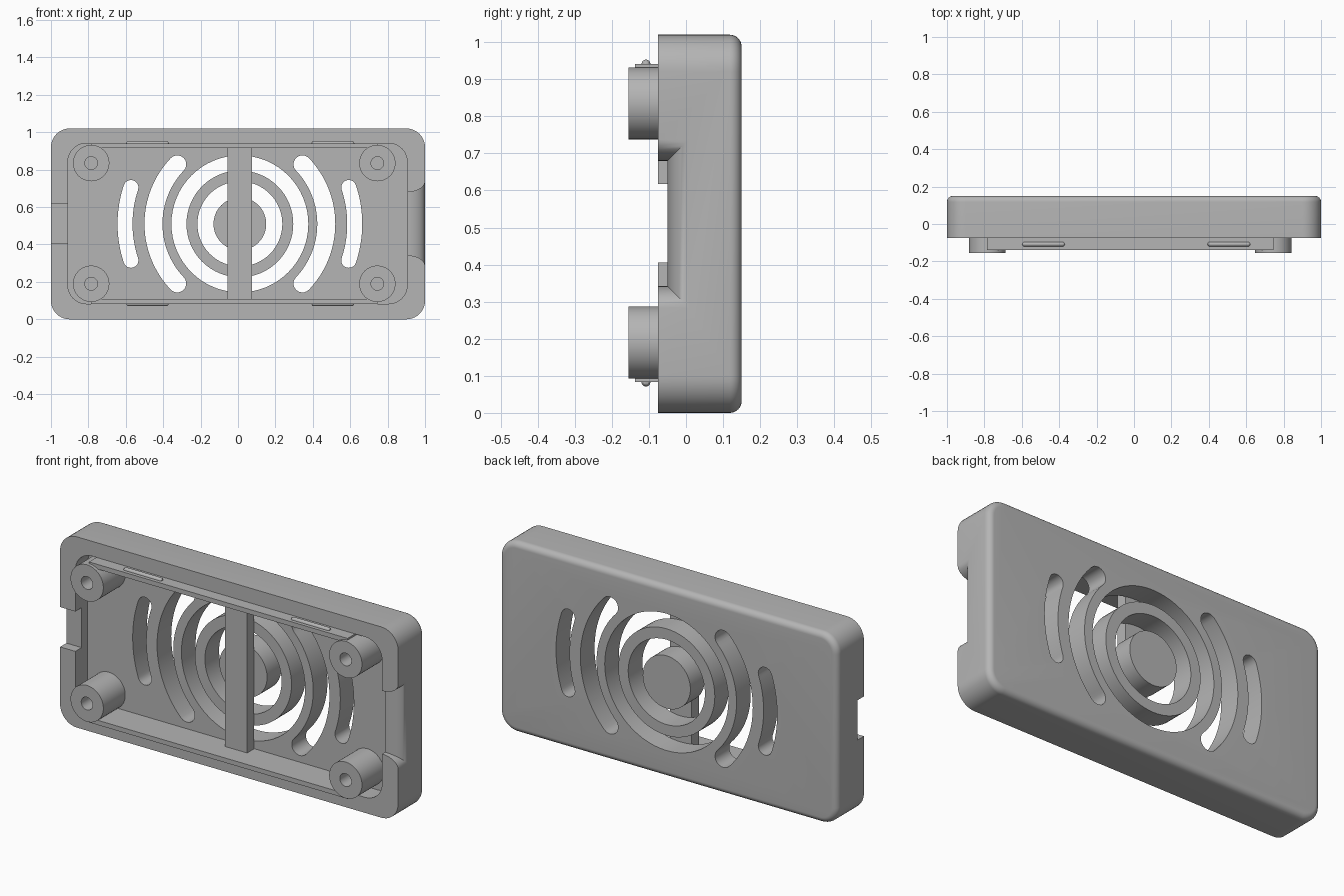
import bpy, bmesh, math
from math import sin, cos, pi, radians

if "Cube" in bpy.data.objects:
    bpy.data.objects.remove(bpy.data.objects["Cube"])

grey = bpy.data.materials.new("plain grey")
grey.use_nodes = True
COLOUR = (0.46, 0.46, 0.46, 1)
grey.diffuse_color = COLOUR
grey.node_tree.nodes["Principled BSDF"].inputs["Base Color"].default_value = COLOUR

FLOOR, BACK, RIM = 0.03, 0.15, -0.075   # depths of cavity floor, back face, front rim
CX, CZ = 0.01, 0.51                     # centre of the grille


def loft(name, rings, closed=False):
    """Skin a list of equal-length point rings; cap the ends or join them up."""
    bm = bmesh.new()
    loops = [[bm.verts.new(p) for p in ring] for ring in rings]
    pairs = list(zip(loops, loops[1:]))
    if closed:
        pairs.append((loops[-1], loops[0]))
    else:
        bm.faces.new(loops[0])
        bm.faces.new(loops[-1])
    for a, b in pairs:
        for i in range(len(a)):
            j = (i + 1) % len(a)
            bm.faces.new((a[i], a[j], b[j], b[i]))
    bmesh.ops.recalc_face_normals(bm, faces=bm.faces[:])
    mesh = bpy.data.meshes.new(name)
    bm.to_mesh(mesh)
    bm.free()
    mesh.materials.append(grey)
    ob = bpy.data.objects.new(name, mesh)
    bpy.context.collection.objects.link(ob)
    return ob


def rounded(x0, x1, z0, z1, r, y, n=10):
    corners = [(x1 - r, z1 - r), (x0 + r, z1 - r), (x0 + r, z0 + r), (x1 - r, z0 + r)]
    return [(cx + r * cos(a), y, cz + r * sin(a))
            for k, (cx, cz) in enumerate(corners)
            for a in [(k + i / n) * pi / 2 for i in range(n + 1)]]


def rect(x0, x1, z0, z1, y):
    return [(x0, y, z0), (x1, y, z0), (x1, y, z1), (x0, y, z1)]


def box(name, x0, x1, y0, y1, z0, z1):
    return loft(name, [rect(x0, x1, z0, z1, y) for y in (y0, y1)])


def circle(x, z, r, y, n=64):
    return [(x + r * cos(2 * pi * i / n), y, z + r * sin(2 * pi * i / n)) for i in range(n)]


def disc(name, x, z, r, y0, y1):
    return loft(name, [circle(x, z, r, y) for y in (y0, y1)])


def tube(name, x, z, ro, ri, y0, y1):
    return loft(name, [circle(x, z, r, y) for r, y in
                       ((ro, y0), (ro, y1), (ri, y1), (ri, y0))], closed=True)


def arc_slot(name, r, half, spread, side):
    """Curved slot with round ends, cut right through the back plate."""
    def polar(radius, a):
        return CX + side * radius * cos(a), CZ + radius * sin(a)
    steps = [spread * (i / 16 - 1) for i in range(33)]
    pts = [polar(r + half, a) for a in steps]
    for end, walk in ((1, [polar(r - half, a) for a in reversed(steps)]), (-1, [])):
        ex, ez = polar(r, end * spread)
        for i in range(1, 10):
            t = end * spread + (i * pi / 10 if end > 0 else pi + i * pi / 10)
            pts.append((ex + side * half * cos(t), ez + half * sin(t)))
        pts += walk
    return loft(name, [[(x, y, z) for x, z in pts] for y in (FLOOR - 0.04, BACK + 0.05)])


# Shell with a rounded back edge
F = 0.032
outline = [(RIM, 0)] + [(BACK - F + F * sin(t), F * (1 - cos(t)))
                        for t in [i * pi / 16 for i in range(9)]]
shell = loft("shell", [rounded(-1 + s, 1 - s, s, 1.02 - s, 0.1 - s, y) for y, s in outline])

# Cutters: cavity, grille opening, arc slots
cutters = [
    loft("cavity_cutter", [rounded(-0.91, 0.905, 0.083, 0.941, 0.1, y) for y in (-0.2, FLOOR)]),
    disc("opening_cutter", CX, CZ, 0.366, -0.02, 0.2),
    box("left_notch_cutter", -1.1, -0.85, -0.2, -0.022, 0.405, 0.618),
]
for side in (-1, 1):
    cutters.append(arc_slot("inner_slot_cutter", 0.462, 0.048, radians(43.6), side))
    cutters.append(arc_slot("outer_slot_cutter", 0.614, 0.04, radians(18.5), side))

# Flared cable notch in the opposite wall
flare = [(0.85, 0)] + [(0.905 + 0.095 * sin(t), 0.058 * (1 - cos(t)))
                       for t in [i * pi / 20 for i in range(11)]] + [(1.05, 0.058)]
cutters.append(loft("flared_notch_cutter", [
    [(x, -0.2, 0.342 - s), (x, -0.05 + s, 0.342 - s),
     (x, -0.05 + s, 0.68 + s), (x, -0.2, 0.68 + s)] for x, s in flare]))

bpy.context.view_layer.objects.active = shell
for c in cutters:
    c.hide_render = True
    mod = shell.modifiers.new(c.name, "BOOLEAN")
    mod.operation, mod.solver, mod.object = "DIFFERENCE", "EXACT", c
    bpy.ops.object.modifier_apply(modifier=mod.name)
for c in cutters:
    bpy.data.objects.remove(c)

parts = [shell]

# Grille: ring and hub carried by a bridge bar
parts.append(tube("grille_ring", CX, CZ, 0.2855, 0.227, FLOOR, BACK))
parts.append(disc("grille_hub", CX, CZ, 0.141, FLOOR, BACK))
parts.append(box("bridge_bar", -0.055, 0.075, -0.03, FLOOR, 0.108, 0.916))

# Screw bosses
for x in (-0.785, 0.745):
    for z in (0.19, 0.835):
        parts.append(tube("screw_boss", x, z, 0.097, 0.034, -0.155, FLOOR))

# Locating lips with snap ridges
for z0, z1, edge in ((0.083, 0.108, 0.083), (0.916, 0.941, 0.941)):
    parts.append(box("locating_lip", -0.785, 0.745, -0.138, FLOOR, z0, z1))
    for x0, x1 in ((-0.598, -0.37), (0.393, 0.622)):
        R = 0.012
        ts = [radians(a) for a in (5, 35, 65, 90)]
        ends = [(x0 + R * (1 - cos(t)), R * sin(t)) for t in ts]
        ends += [(x1 - R * (1 - cos(t)), R * sin(t)) for t in reversed(ts)]
        parts.append(loft("snap_ridge", [
            [(x, -0.108 + r * cos(i * pi / 8), edge + r * sin(i * pi / 8)) for i in range(16)]
            for x, r in ends]))

# Smooth the curved surfaces, keep the edges sharp
bpy.context.view_layer.update()
for ob in parts:
    ob.select_set(True)
bpy.context.view_layer.objects.active = shell
bpy.ops.object.shade_smooth_by_angle(angle=radians(30))
